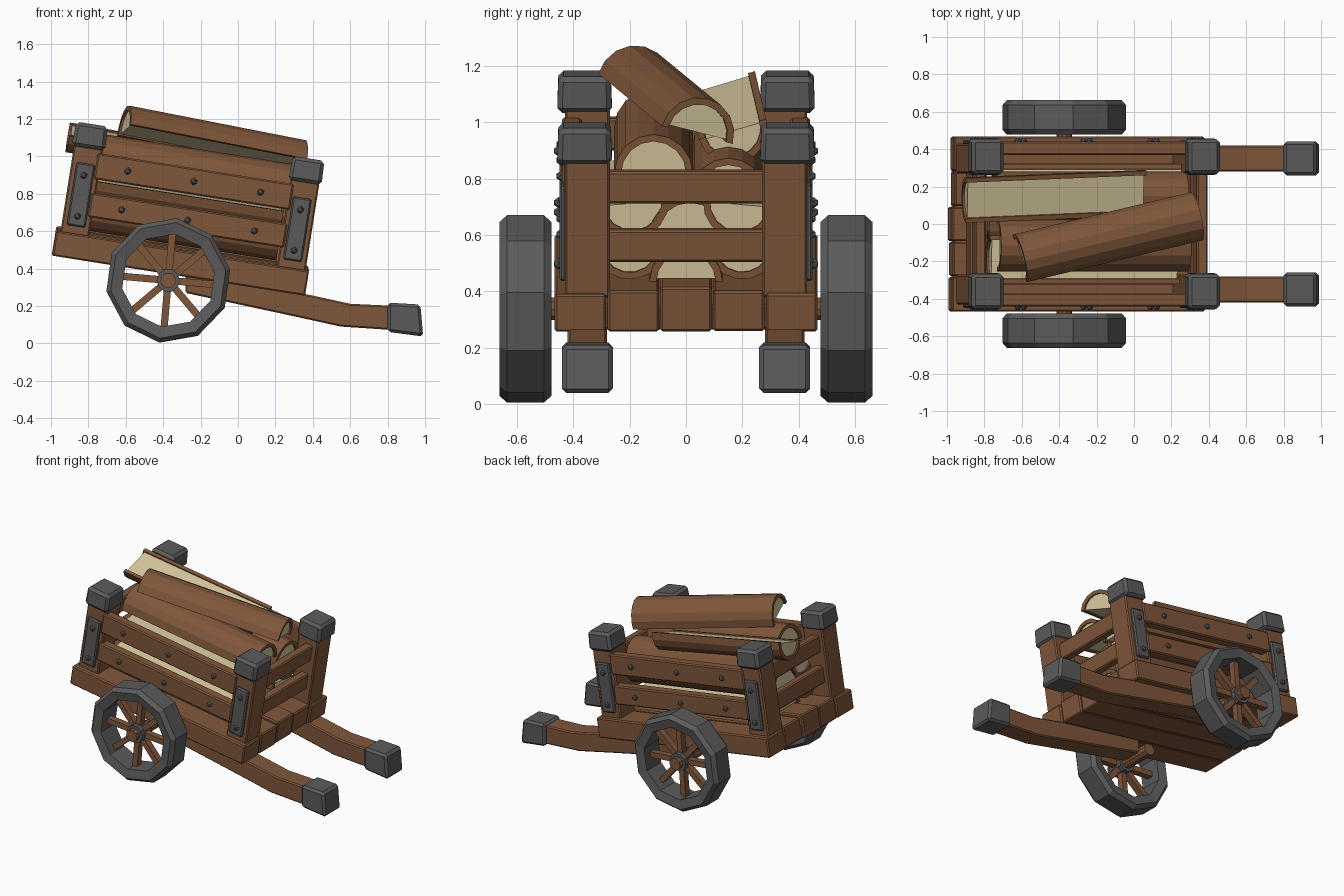
import bpy, bmesh, math, random
from mathutils import Matrix, Vector

if "Cube" in bpy.data.objects:
    bpy.data.objects.remove(bpy.data.objects["Cube"])

random.seed(4)


def material(name, rgb):
    m = bpy.data.materials.new(name)
    m.diffuse_color = (*rgb, 1)
    m.use_nodes = True
    m.node_tree.nodes["Principled BSDF"].inputs["Base Color"].default_value = m.diffuse_color
    return m


WOOD = material("brown wood", (0.215, 0.095, 0.043))
IRON = material("dark iron", (0.105, 0.105, 0.105))
CREAM = material("cut cream wood", (0.67, 0.57, 0.34))

# cart frame: origin on the axle, tipped nose-down by nine degrees
CART = Matrix.Translation((-0.37, 0, 0.34)) @ Matrix.Rotation(math.radians(9), 4, 'Y')
WORLD = Matrix.Identity(4)


def finish(name, bm, mat, M, bevel=0):
    bmesh.ops.transform(bm, matrix=M, verts=bm.verts)
    bmesh.ops.recalc_face_normals(bm, faces=bm.faces)
    me = bpy.data.meshes.new(name)
    bm.to_mesh(me)
    bm.free()
    me.materials.append(mat)
    ob = bpy.data.objects.new(name, me)
    bpy.context.collection.objects.link(ob)
    if bevel:
        b = ob.modifiers.new("bevel", 'BEVEL')
        b.width, b.segments = bevel, 1
    return ob


def box(name, centre, size, mat, M=CART, bevel=0.008, taper=1.0):
    bm = bmesh.new()
    bmesh.ops.create_cube(bm, size=1)
    for v in bm.verts:
        k = taper if v.co.z > 0 else 1
        v.co = Vector((v.co.x * size[0] * k, v.co.y * size[1] * k, v.co.z * size[2]))
    return finish(name, bm, mat, M @ Matrix.Translation(centre), bevel)


def prism(name, pts, lo, hi, axis, mat, M=WORLD, bevel=0):
    bm = bmesh.new()
    put = (lambda a, b, d: (d, a, b)) if axis == 'X' else (lambda a, b, d: (a, d, b))
    ends = [[bm.verts.new(put(a, b, d)) for a, b in pts] for d in (lo, hi)]
    bm.faces.new(ends[0])
    bm.faces.new(ends[1][::-1])
    n = len(pts)
    for i in range(n):
        j = (i + 1) % n
        bm.faces.new((ends[0][i], ends[0][j], ends[1][j], ends[1][i]))
    return finish(name, bm, mat, M, bevel)


def circle(r, n, start=0.0):
    return [(r * math.cos(start + 2 * math.pi * i / n), r * math.sin(start + 2 * math.pi * i / n))
            for i in range(n)]


def rivet(centre, side):
    bm = bmesh.new()
    bmesh.ops.create_icosphere(bm, subdivisions=1, radius=0.02)
    finish("rivet", bm, IRON, CART @ Matrix.Translation((centre[0], side * centre[1], centre[2])))


def half_log(a, b, r, roll, M=CART):
    """Split log from a to b: bark shell round a recessed pale core."""
    a, b = Vector(a), Vector(b)
    L = (b - a).length / 2
    P = (M @ Matrix.Translation((a + b) / 2)
         @ (b - a).to_track_quat('X', 'Z').to_matrix().to_4x4()
         @ Matrix.Rotation(math.radians(roll), 4, 'X'))
    arc = lambda q, z: [(q * math.cos(math.pi * i / 8), max(z, q * math.sin(math.pi * i / 8)))
                        for i in range(9)]
    prism("log_bark", arc(r, 0) + arc(r - 0.025, 0)[::-1], -L, L, 'X', WOOD, P)
    prism("log_core", arc(r - 0.022, 0.008), -L + 0.012, L - 0.012, 'X', CREAM, P)


# bed planks
for i, y in enumerate((-0.375, -0.187, 0, 0.187, 0.375)):
    lo = -0.64 + random.uniform(0, 0.02)
    hi = 0.735 - random.uniform(0, 0.02)
    top = (0.165, 0.178, 0.19, 0.175, 0.168)[i]
    box("bed_plank", ((lo + hi) / 2, y, (top + 0.03) / 2), (hi - lo, 0.183, top - 0.03), WOOD)
box("bed_underside", (0.045, 0, 0.08), (1.33, 0.92, 0.09), WOOD)

# corner posts with iron caps and riveted plates
for s in (-1, 1):
    for u in (-0.535, 0.637):
        box("corner_post", (u, s * 0.35, 0.41), (0.155, 0.16, 0.52), WOOD)
        box("post_cap", (u, s * 0.36, 0.693), (0.18, 0.195, 0.13), IRON, bevel=0.018, taper=0.95)
        box("post_plate", (u, s * 0.437, 0.375), (0.1, 0.025, 0.34), IRON)
        for w in (0.26, 0.48):
            rivet((u, 0.452, w), s)
    # side slats
    for w, h in ((0.33, 0.13), (0.54, 0.14)):
        box("side_slat", (0.05, s * 0.405, w), (1.06, 0.07, h), WOOD)
        for u in (-0.307, 0.05, 0.411):
            rivet((u, 0.443, w), s)

# end slats
for u in (-0.55, 0.65):
    for w in (0.33, 0.54):
        box("end_slat", (u, 0, w), (0.06, 0.58, 0.115), WOOD)

# bent handles with iron ends
handle = [(-0.28, 0.27), (0.3, 0.145), (0.55, 0.09), (0.85, 0.07),
          (0.85, 0.2), (0.6, 0.212), (0.37, 0.262), (-0.28, 0.37)]
grip = [(0.8, 0.062), (0.99, 0.037), (0.975, 0.208), (0.8, 0.218)]
for s in (-1, 1):
    y = s * 0.35
    prism("handle", handle, y - 0.07, y + 0.07, 'Y', WOOD, bevel=0.008)
    prism("handle_cap", grip, y - 0.09, y + 0.09, 'Y', IRON, bevel=0.015)

# wheels
rim = [(0.25, -0.08), (0.312, -0.092), (0.336, -0.065),
       (0.336, 0.065), (0.312, 0.092), (0.25, 0.08)]
for s in (-1, 1):
    C = Matrix.Translation((-0.373, s * 0.57, 0.337))
    bm = bmesh.new()
    n = 10
    rings = []
    for i in range(n):
        t = math.radians(10) + 2 * math.pi * i / n
        rings.append([bm.verts.new((r * math.cos(t), y, r * math.sin(t))) for r, y in rim])
    for i in range(n):
        a, b = rings[i], rings[(i + 1) % n]
        for j in range(len(rim)):
            k = (j + 1) % len(rim)
            bm.faces.new((a[j], a[k], b[k], b[j]))
    finish("wheel_rim", bm, IRON, C)
    for i in range(8):
        R = Matrix.Rotation(math.radians(5 + 45 * i), 4, 'Y')
        box("wheel_spoke", (0, 0, 0.15), (0.038, 0.045, 0.23), WOOD, C @ R, bevel=0)
    prism("hub_ring", circle(0.062, 10), -0.055, 0.055, 'Y', IRON, C)
    lo, hi = (-0.09, 0.28) if s < 0 else (-0.28, 0.09)
    prism("axle_stub", circle(0.042, 10), lo, hi, 'Y', WOOD, C)

# stacked split logs: (y, base height, radius, roll)
for y, w, r, roll in ((0, 0.185, 0.13, 0), (-0.2, 0.315, 0.125, 190), (0.2, 0.315, 0.125, 170),
                      (0.015, 0.345, 0.145, 0), (-0.19, 0.47, 0.13, 185), (0.19, 0.47, 0.13, 175),
                      (-0.115, 0.575, 0.14, 0), (0.15, 0.5, 0.13, 0)):
    e = random.uniform(-0.02, 0.02)
    half_log((-0.47 + e, y, w), (0.56 + e, y, w), r, roll)

# two loose logs on top
half_log((-0.61, -0.185, 1.14), (0.335, 0.04, 0.955), 0.135, -14, WORLD)
half_log((-0.9, 0.125, 1.145), (0.065, 0.165, 0.975), 0.125, 197, WORLD)
